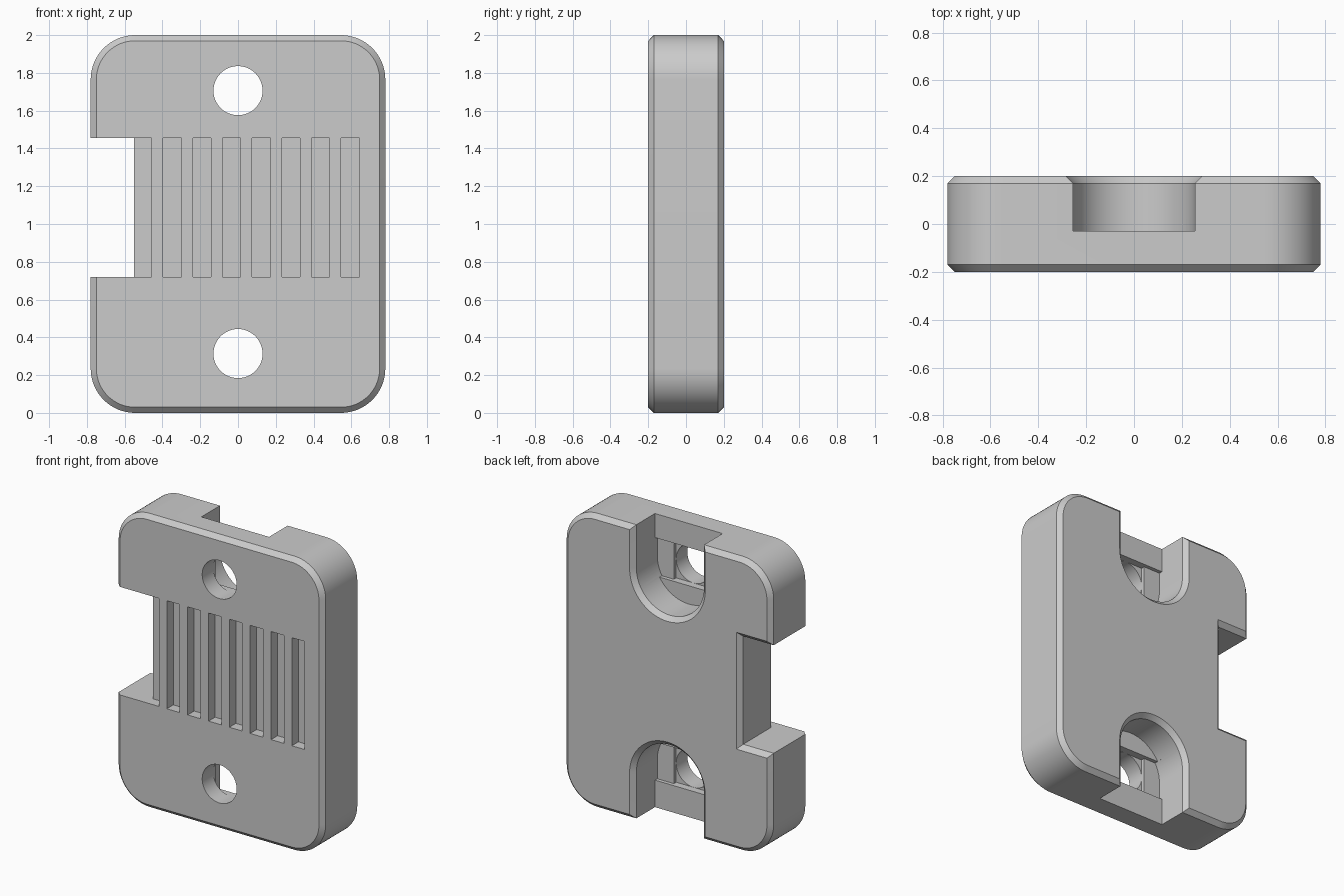
import bpy, bmesh, math

cube = bpy.data.objects.get("Cube")
if cube:
    bpy.data.objects.remove(cube, do_unlink=True)

W, H, D = 0.78, 2.0, 0.2        # half width, height, half depth
CORNER, CHAMFER = 0.235, 0.03
NOTCH_LOW, NOTCH_HIGH = 0.72, 1.456
HOLE_R, POCKET_R, FLOOR = 0.13, 0.255, -0.03
LAYER = 0.025                   # depth of each step below the pocket floor
EPS = 0.1

grey = bpy.data.materials.new("light grey plastic")
grey.use_nodes = True
colour = (0.6, 0.6, 0.6, 1)
grey.diffuse_color = colour
grey.node_tree.nodes["Principled BSDF"].inputs["Base Color"].default_value = colour


def loft(name, rings):
    """Solid through matching (y, outline) rings, capped at both ends."""
    bm = bmesh.new()
    loops = [[bm.verts.new((x, y, z)) for x, z in pts] for y, pts in rings]
    n = len(loops[0])
    for a, b in zip(loops, loops[1:]):
        for i in range(n):
            j = (i + 1) % n
            bm.faces.new((a[i], a[j], b[j], b[i]))
    bm.faces.new(loops[0])
    bm.faces.new(loops[-1])
    bmesh.ops.recalc_face_normals(bm, faces=bm.faces)
    mesh = bpy.data.meshes.new(name)
    bm.to_mesh(mesh)
    bm.free()
    mesh.materials.append(grey)
    ob = bpy.data.objects.new(name, mesh)
    bpy.context.collection.objects.link(ob)
    return ob


def arc(cx, cz, r, start, end, steps):
    return [(cx + r * math.cos(math.radians(start + (end - start) * i / steps)),
             cz + r * math.sin(math.radians(start + (end - start) * i / steps)))
            for i in range(steps + 1)]


def rectangle(x0, x1, z0, z1):
    return [(x0, z0), (x1, z0), (x1, z1), (x0, z1)]


def rounded_plate(inset):
    pts = []
    for k, (sx, sz) in enumerate(((1, 1), (-1, 1), (-1, -1), (1, -1))):
        pts += arc(sx * (W - CORNER), H / 2 + sz * (H / 2 - CORNER),
                   CORNER - inset, 90 * k, 90 * k + 90, 16)
    return pts


def slot(grow, cz, up, length):
    """U outline, round at the inner end and open towards the plate edge."""
    r = POCKET_R + grow
    pts = arc(0, 0, r, 180, 360, 40) + [(r, length), (-r, length)]
    return [(x, cz + up * z) for x, z in pts]


def clipped_slot(cz, up):
    """Bridge strip across the slot, kept inside its rounded end."""
    a = math.degrees(math.asin(HOLE_R / POCKET_R))
    pts = arc(0, 0, POCKET_R, 180, 180 + a, 8) + arc(0, 0, POCKET_R, 360 - a, 360, 8)
    pts += [(POCKET_R, HOLE_R), (-POCKET_R, HOLE_R)]
    return [(x, cz + up * z) for x, z in pts]


def flared(name, y0, outline):
    """Cutter that widens into a chamfer at the back face."""
    return loft(name, [(y0, outline(0)), (D - CHAMFER, outline(0)),
                       (D + CHAMFER, outline(2 * CHAMFER))])


def cut(target, cutter):
    cutter.hide_render = True
    mod = target.modifiers.new("cut", "BOOLEAN")
    mod.operation = "DIFFERENCE"
    mod.solver = "EXACT"
    mod.object = cutter
    bpy.context.view_layer.objects.active = target
    bpy.ops.object.modifier_apply(modifier=mod.name)
    bpy.data.objects.remove(cutter, do_unlink=True)


# Chamfered rounded plate
body = loft("housing_plate", [(-D, rounded_plate(CHAMFER)), (-D + CHAMFER, rounded_plate(0)),
                              (D - CHAMFER, rounded_plate(0)), (D, rounded_plate(CHAMFER))])

# Side notch, chamfered at the back only
cut(body, flared("notch_cutter", -D - EPS, lambda g: rectangle(
    -W - EPS, -0.55 + g, NOTCH_LOW - g, NOTCH_HIGH + g)))

# Row of front grooves, the first opening into the notch
for i in range(8):
    left = -0.553 + 0.157 * i
    start = left - EPS if i == 0 else left
    groove = rectangle(start, left + 0.096, NOTCH_LOW, NOTCH_HIGH)
    cut(body, loft("groove_cutter", [(-D - EPS, groove), (-D + 0.07, groove)]))

# Screw holes, back pockets and the stepped floor between them
for cz, up in ((1.706, 1), (0.314, -1)):
    cut(body, flared("pocket_cutter", FLOOR, lambda g: slot(g, cz, up, 0.5)))
    strip = clipped_slot(cz, up)
    cut(body, loft("strip_cutter", [(FLOOR - LAYER, strip), (FLOOR + 0.05, strip)]))
    square = rectangle(-HOLE_R, HOLE_R, cz - HOLE_R, cz + HOLE_R)
    cut(body, loft("square_cutter", [(FLOOR - 2 * LAYER, square), (FLOOR + 0.03, square)]))
    ring = arc(0, cz, HOLE_R, 0, 352.5, 47)
    cut(body, loft("hole_cutter", [(-D - EPS, ring), (FLOOR + 0.01, ring)]))

# Smooth curves with crisp edges
bpy.ops.object.select_all(action="DESELECT")
body.select_set(True)
bpy.context.view_layer.objects.active = body
bpy.ops.object.shade_smooth_by_angle(angle=math.radians(25))
